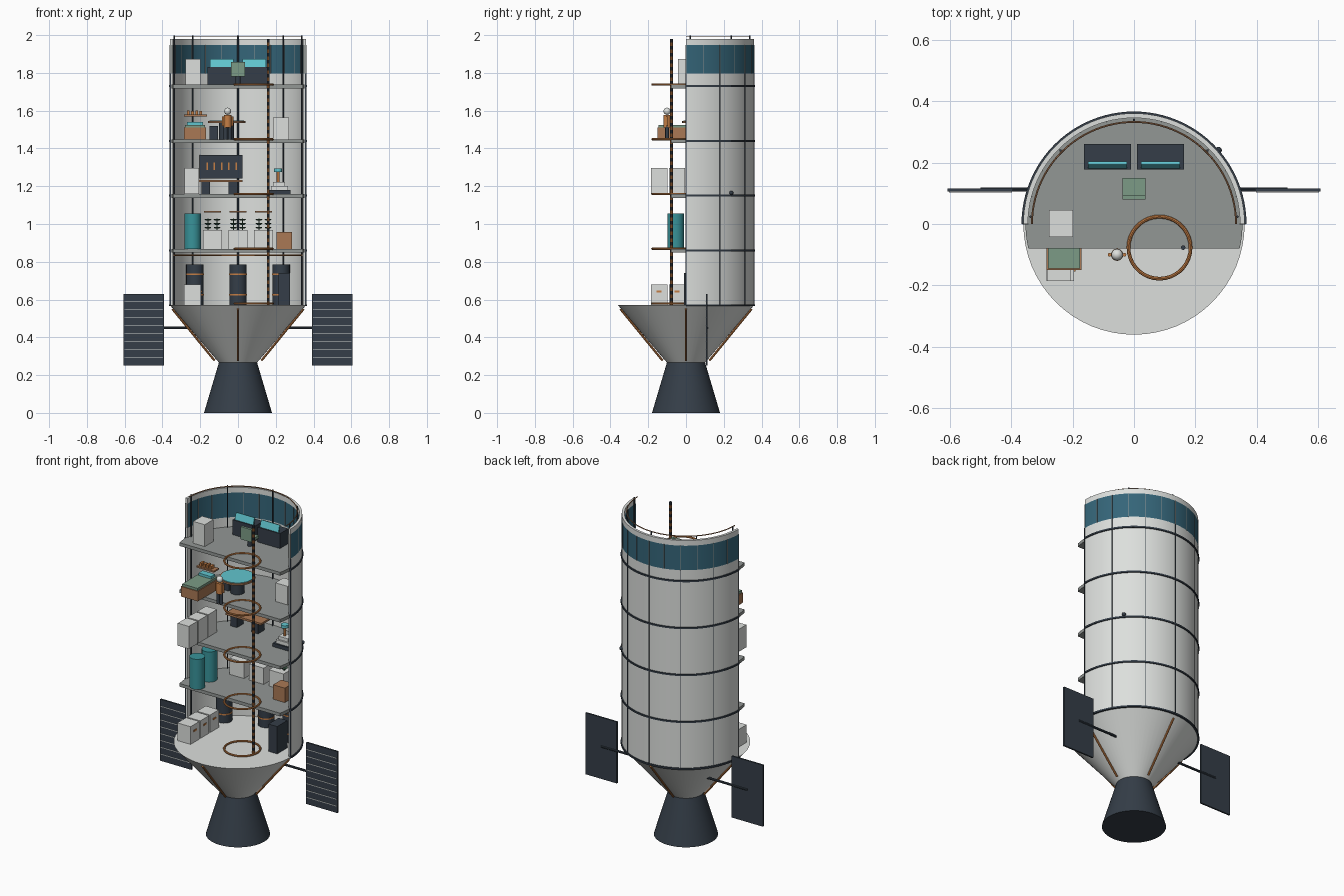
import bpy, bmesh, math
from mathutils import Vector, Matrix

if "Cube" in bpy.data.objects:
    bpy.data.objects.remove(bpy.data.objects["Cube"])

COLOURS = {
    "white": (0.72, 0.74, 0.72), "dark": (0.035, 0.048, 0.065), "deck_grey": (0.29, 0.31, 0.30),
    "window_blue": (0.035, 0.13, 0.19), "teal": (0.04, 0.29, 0.32), "cyan": (0.12, 0.56, 0.62),
    "orange": (0.56, 0.21, 0.06), "brown": (0.40, 0.19, 0.09), "green": (0.20, 0.33, 0.24),
    "leaf": (0.04, 0.10, 0.06)}
MATS = {}
for name, rgb in COLOURS.items():
    MATS[name] = bpy.data.materials.new(name)
    MATS[name].diffuse_color = (*rgb, 1)


class Part:
    """Collects simple shapes into one named object; each shape has a colour."""
    def __init__(self, name):
        self.name, self.bm, self.cols = name, bmesh.new(), []

    def paint(self, faces, col):
        if col not in self.cols:
            self.cols.append(col)
        for f in faces:
            f.material_index = self.cols.index(col)
            f.smooth = True

    def box(self, x0, x1, y0, y1, z0, z1, col, tilt=0.0):
        m = (Matrix.Translation(((x0 + x1) / 2, (y0 + y1) / 2, (z0 + z1) / 2))
             @ Matrix.Rotation(tilt, 4, 'X') @ Matrix.Diagonal((x1 - x0, y1 - y0, z1 - z0, 1)))
        v = bmesh.ops.create_cube(self.bm, size=1, matrix=m)['verts']
        self.paint({f for w in v for f in w.link_faces}, col)
        return self

    def rod(self, p, q, r, col, r2=None, n=16):
        p, q = Vector(p), Vector(q)
        m = Matrix.Translation((p + q) / 2) @ (q - p).to_track_quat('Z', 'Y').to_matrix().to_4x4()
        v = bmesh.ops.create_cone(self.bm, cap_ends=True, segments=n, radius1=r,
                                  radius2=r if r2 is None else r2, depth=(q - p).length, matrix=m)['verts']
        self.paint({f for w in v for f in w.link_faces}, col)
        return self

    def ball(self, c, r, col):
        v = bmesh.ops.create_uvsphere(self.bm, u_segments=14, v_segments=8, radius=r,
                                      matrix=Matrix.Translation(c))['verts']
        self.paint({f for w in v for f in w.link_faces}, col)
        return self

    def revolve(self, section, col, a0=0, a1=180, n=48, c=(0, 0)):
        """Turn a closed (radius, z) section about a vertical axis, in degrees."""
        full = a1 - a0 == 360
        rows = []
        for i in range(n if full else n + 1):
            a = math.radians(a0 + (a1 - a0) * i / n)
            rows.append([self.bm.verts.new((c[0] + r * math.cos(a), c[1] + r * math.sin(a), z))
                         for r, z in section])
        faces, k = [], len(section)
        for i in range(n):
            s, t = rows[i], rows[(i + 1) % len(rows)]
            faces += [self.bm.faces.new((s[j], s[(j + 1) % k], t[(j + 1) % k], t[j])) for j in range(k)]
        if not full:
            faces += [self.bm.faces.new(rows[0]), self.bm.faces.new(rows[-1])]
        self.paint(faces, col)
        return self

    def done(self):
        bmesh.ops.recalc_face_normals(self.bm, faces=self.bm.faces)
        me = bpy.data.meshes.new(self.name)
        self.bm.to_mesh(me)
        self.bm.free()
        for c in self.cols:
            me.materials.append(MATS[c])
        me.set_sharp_from_angle(angle=math.radians(32))
        ob = bpy.data.objects.new(self.name, me)
        bpy.context.collection.objects.link(ob)
        return ob


def rect(r0, r1, z0, z1):
    return [(r0, z0), (r1, z0), (r1, z1), (r0, z1)]


def circle(r, z, t, n=8):
    return [(r + t * math.cos(math.tau * i / n), z + t * math.sin(math.tau * i / n)) for i in range(n)]


LEVELS = [0.57, 0.86, 1.15, 1.44, 1.73]
F1, F2, F3, F4, F5 = 0.571, 0.868, 1.158, 1.448, 1.738   # walking surfaces

# Engine bell, tapered base and its braces
Part("engine_nozzle").rod((0, 0, 0), (0, 0, 0.27), 0.18, "dark", 0.10, 48).done()
Part("tapered_base").rod((0, 0, 0.265), (0, 0, 0.57), 0.10, "white", 0.36, 64).done()
p = Part("base_braces")
for i in range(4):
    c, s = round(math.cos(i * math.pi / 2)), round(math.sin(i * math.pi / 2))
    p.rod((0.347 * c, 0.347 * s, 0.55), (0.124 * c, 0.124 * s, 0.277), 0.006, "orange", n=8)
p.done()

# Half-round hull with its window band
p = Part("hull_wall")
p.revolve(rect(0.345, 0.36, 0.57, 1.797), "white")
p.revolve(rect(0.345, 0.36, 1.797, 1.948), "window_blue")
p.revolve(rect(0.345, 0.36, 1.948, 1.98), "white")
p.done()
p = Part("window_mullions")
for a in range(0, 181, 15):
    p.revolve(rect(0.343, 0.362, 1.797, 1.948), "deck_grey", a - 0.3, a + 0.3, 1)
p.done()
p = Part("hull_bands")
for z in LEVELS:
    p.revolve(rect(0.355, 0.366, z - 0.005, z + 0.005), "dark")
for a in range(0, 181, 30):
    p.revolve(rect(0.355, 0.3625, 0.57, 1.797), "dark", a - 0.3, a + 0.3, 1)
p.ball((0.275, 0.24, 1.165), 0.011, "dark")
p.done()

# Inner ribs and the rails they carry
p = Part("inner_ribs")
for a in (4, 45, 90, 135, 176):
    x, y = 0.338 * math.cos(math.radians(a)), 0.338 * math.sin(math.radians(a))
    p.rod((x, y, 0.57), (x, y, 1.998), 0.004, "dark", n=8)
p.done()
Part("inner_rails").revolve(circle(0.332, 1.994, 0.003, 6), "brown").revolve(
    circle(0.338, 0.835, 0.004, 6), "orange").done()

# Decks, hatch rings and striped pole
p = Part("decks")
e = math.degrees(math.asin(0.08 / 0.353))
for z in LEVELS[1:]:
    a = [math.radians(-e + (180 + 2 * e) * i / 56) for i in range(57)]
    lo = [p.bm.verts.new((0.353 * math.cos(t), 0.353 * math.sin(t), z - 0.012)) for t in a]
    hi = [p.bm.verts.new((v.co.x, v.co.y, z + 0.008)) for v in lo]
    fs = [p.bm.faces.new(lo), p.bm.faces.new(hi)]
    fs += [p.bm.faces.new((lo[i - 1], lo[i], hi[i], hi[i - 1])) for i in range(57)]
    p.paint(fs, "deck_grey")
p.done()
p = Part("hatch_rings")
for z in LEVELS:
    p.revolve(circle(0.101, z + 0.009, 0.006), "orange", 0, 360, 36, (0.083, -0.077))
p.done()
p = Part("striped_pole")
for i in range(76):
    z = 0.57 + i * 1.41 / 76
    p.rod((0.16, -0.077, z), (0.16, -0.077, z + 1.41 / 76), 0.0075, ("orange", "dark")[i % 2], n=10)
p.done()

# Solar panels on booms
for s, side in ((-1, "left"), (1, "right")):
    x0, x1 = sorted((s * 0.393, s * 0.606))
    p = Part(side + "_solar_panel").box(x0, x1, 0.105, 0.115, 0.25, 0.63, "dark")
    for i in range(1, 9):
        z = 0.25 + 0.38 * i / 9
        p.box(x0 + 0.004, x1 - 0.004, 0.103, 0.106, z - 0.002, z + 0.002, "white")
    p.rod((s * 0.21, 0.112, 0.45), (s * 0.5, 0.112, 0.45), 0.007, "dark", n=10).done()

# Storage deck: crates, drums and locker
p = Part("storage_crates")
for i in range(3):
    y = -0.185 + 0.095 * i
    p.box(-0.285, -0.195, y, y + 0.086, F1, 0.68, "white")
    p.box(-0.196, -0.191, y + 0.03, y + 0.056, 0.638, 0.648, "orange")
p.done()
p = Part("fuel_drums")
for x, y in ((-0.228, 0.19), (0, 0.275), (0.228, 0.19)):
    p.rod((x, y, F1), (x, y, 0.785), 0.046, "dark", n=24)
    for z in (0.625, 0.735):
        p.rod((x, y, z - 0.004), (x, y, z + 0.004), 0.048, "orange", n=24)
p.done()
Part("dark_locker").box(0.215, 0.275, -0.01, 0.09, F1, 0.74, "dark").done()

# Garden deck: tanks, planters, box
p = Part("water_tanks")
for y in (-0.055, 0.065):
    p.rod((-0.24, y, F2), (-0.24, y, 1.055), 0.044, "teal", n=24)
p.done()
p = Part("planters")
for x in (-0.135, 0, 0.135):
    p.box(x - 0.05, x + 0.05, 0.18, 0.27, F2, 0.968, "white")
    p.box(x - 0.045, x + 0.045, 0.21, 0.24, 1.062, 1.068, "brown")
    for dx in (-0.024, 0.024):
        p.rod((x + dx, 0.225, 0.96), (x + dx, 0.225, 1.03), 0.004, "leaf", n=6)
        for z in (0.98, 1.0, 1.022):
            p.rod((x + dx, 0.225, z - 0.004), (x + dx, 0.225, z + 0.005), 0.012, "leaf", 0.02, 10)
p.done()
Part("supply_box").box(0.205, 0.285, 0.05, 0.13, F2, 0.957, "brown").done()

# Workshop deck: lockers, bench with tool board, instrument
p = Part("workshop_lockers")
for i in range(3):
    y = -0.185 + 0.095 * i
    p.box(-0.283, -0.207, y, y + 0.086, F3, 1.297, "white")
p.done()
p = Part("workbench").box(-0.22, 0.025, 0.19, 0.275, 1.222, 1.234, "brown")
for x in (-0.17, -0.026):
    p.box(x - 0.023, x + 0.023, 0.2, 0.265, F3, 1.222, "dark")
p.done()
p = Part("tool_board").box(-0.205, 0.025, 0.262, 0.275, 1.24, 1.365, "dark")
for i in range(5):
    x = -0.164 + 0.0385 * i
    p.box(x - 0.004, x + 0.004, 0.256, 0.263, 1.285, 1.325, "orange")
p.done()
p = Part("lab_instrument").box(0.16, 0.277, 0.11, 0.2, F3, 1.18, "dark")
p.box(0.175, 0.265, 0.12, 0.19, 1.18, 1.202, "white").box(0.185, 0.25, 0.13, 0.18, 1.202, 1.222, "white")
p.rod((0.212, 0.155, 1.22), (0.212, 0.155, 1.275), 0.007, "orange")
p.rod((0.212, 0.155, 1.275), (0.212, 0.155, 1.293), 0.022, "cyan").done()

# Living deck: bunk, shelf, crew member, round table, cabinet
p = Part("bunk").box(-0.285, -0.17, -0.15, 0.05, F4, 1.51, "brown")
p.box(-0.28, -0.175, -0.145, 0.045, 1.51, 1.525, "green")
p.box(-0.27, -0.185, 0.0, 0.04, 1.525, 1.54, "cyan").done()
p = Part("wall_shelf").box(-0.285, -0.165, 0.0, 0.05, 1.57, 1.579, "brown")
for i in range(4):
    p.box(-0.27 + 0.022 * i, -0.256 + 0.022 * i, 0.01, 0.04, 1.579, 1.6 - 0.003 * (i % 2), "orange")
p.done()
p = Part("crew_member")
for s in (-1, 1):
    p.rod((-0.055 + s * 0.011, -0.1, F4 - 0.0), (-0.055 + s * 0.011, -0.1, 1.515), 0.01, "dark")
    p.rod((-0.055 + s * 0.024, -0.1, 1.52), (-0.055 + s * 0.024, -0.1, 1.57), 0.006, "orange")
p.rod((-0.055, -0.1, 1.512), (-0.055, -0.1, 1.578), 0.02, "orange")
p.ball((-0.055, -0.1, 1.597), 0.019, "white").done()
p = Part("round_table").rod((-0.06, 0.08, 1.534), (-0.06, 0.08, 1.544), 0.1, "brown", n=32)
p.rod((-0.06, 0.08, 1.544), (-0.06, 0.08, 1.547), 0.092, "cyan", n=32)
p.rod((-0.06, 0.08, F4), (-0.06, 0.08, 1.534), 0.04, "dark", n=24)
p.box(-0.15, -0.105, 0.06, 0.105, F4, 1.52, "dark").done()
Part("living_cabinet").box(0.185, 0.27, 0.1, 0.18, F4, 1.563, "white").done()

# Control deck: consoles with screens, chair, cabinet
for s, side in ((-1, "left"), (1, "right")):
    x0, x1 = sorted((s * 0.01, s * 0.162))
    p = Part(side + "_console").box(x0, x1, 0.178, 0.26, F5, 1.83, "dark")
    p.box(x0 + 0.013, x1 - 0.013, 0.187, 0.197, 1.83, 1.873, "cyan", -0.3).done()
p = Part("pilot_chair").box(-0.038, 0.038, 0.08, 0.15, 1.78, 1.797, "green")
p.box(-0.038, 0.038, 0.08, 0.095, 1.79, 1.858, "green")
p.rod((0, 0.115, F5), (0, 0.115, 1.78), 0.014, "dark").done()
Part("control_cabinet").box(-0.277, -0.198, -0.042, 0.045, F5, 1.873, "white").done()

for m in bpy.data.materials:
    if m.users and not m.is_grease_pencil:
        m.use_nodes = True
        m.node_tree.nodes["Principled BSDF"].inputs["Base Color"].default_value = m.diffuse_color
